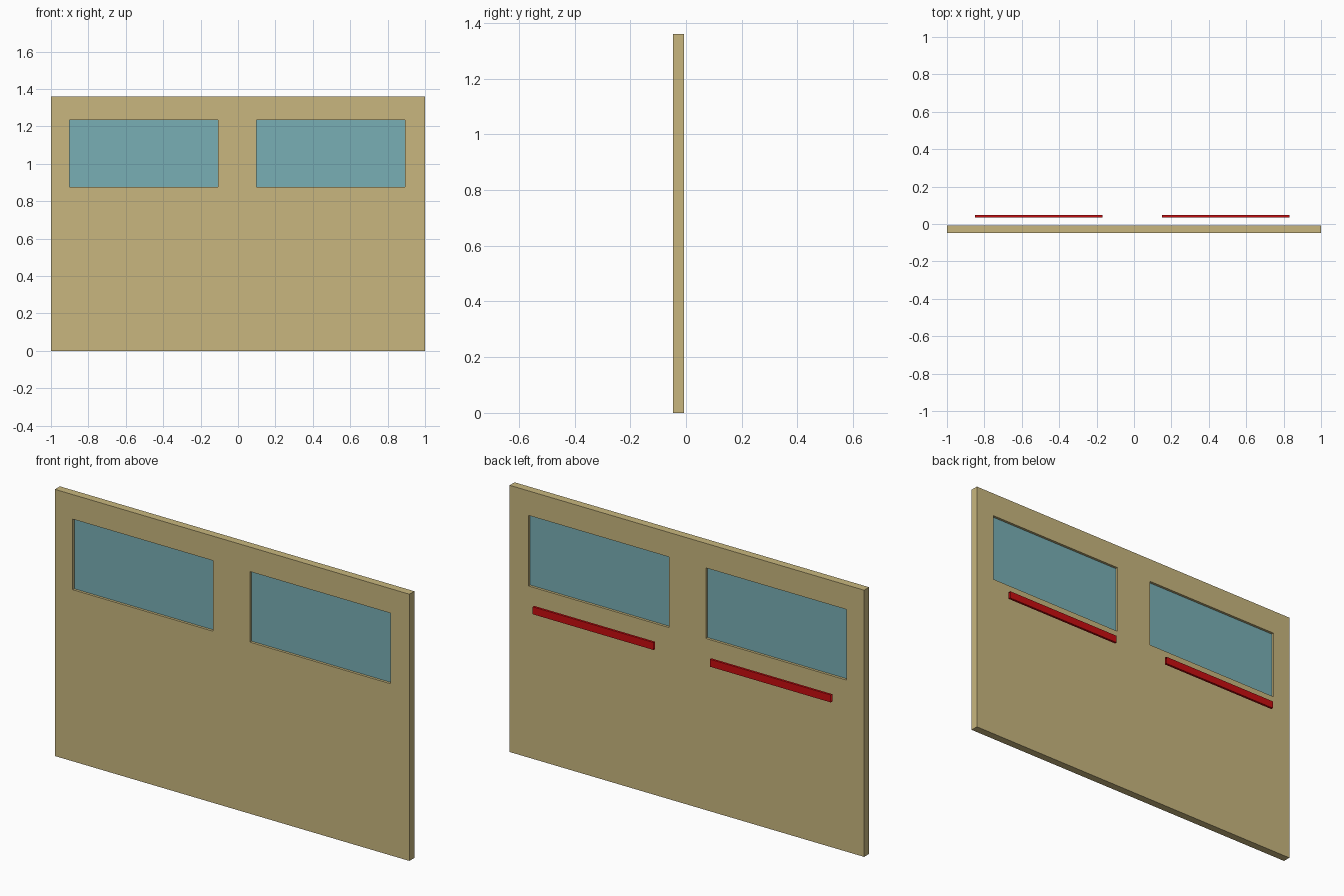
import bpy
import bmesh

old = bpy.data.objects.get("Cube")
if old:
    bpy.data.objects.remove(old, do_unlink=True)


def material(name, rgb):
    mat = bpy.data.materials.new(name)
    mat.use_nodes = True
    colour = (*rgb, 1)
    mat.diffuse_color = colour
    mat.node_tree.nodes["Principled BSDF"].inputs["Base Color"].default_value = colour
    return mat


TAN = material("tan paint", (0.58, 0.47, 0.21))
GLASS = material("blue glass", (0.19, 0.43, 0.46))
RED = material("red paint", (0.58, 0.004, 0.005))


def finish(name, bm, mat):
    bmesh.ops.recalc_face_normals(bm, faces=bm.faces)
    mesh = bpy.data.meshes.new(name)
    bm.to_mesh(mesh)
    bm.free()
    mesh.materials.append(mat)
    obj = bpy.data.objects.new(name, mesh)
    bpy.context.collection.objects.link(obj)
    return obj


def loop(bm, x0, x1, z0, z1, y):
    return [bm.verts.new((x, y, z)) for x, z in ((x0, z0), (x1, z0), (x1, z1), (x0, z1))]


def bridge(bm, a, b):
    for i in range(4):
        j = (i + 1) % 4
        bm.faces.new((a[i], a[j], b[j], b[i]))


def panel(name, outer, hole, front, back, mat):
    """Flat slab with a rectangular opening."""
    bm = bmesh.new()
    of, ob = (loop(bm, *outer, y) for y in (front, back))
    hf, hb = (loop(bm, *hole, y) for y in (front, back))
    for a, b in ((of, hf), (hf, hb), (hb, ob), (ob, of)):
        bridge(bm, a, b)
    return finish(name, bm, mat)


def box(name, rect, front, back, mat):
    bm = bmesh.new()
    f, b = (loop(bm, *rect, y) for y in (front, back))
    bridge(bm, f, b)
    bm.faces.new(f)
    bm.faces.new(b)
    return finish(name, bm, mat)


def bar(name, x0, x1, z0, z1, front, back, mat):
    """Rectangular tube with open ends."""
    bm = bmesh.new()
    section = ((front, z0), (back, z0), (back, z1), (front, z1))
    a, b = ([bm.verts.new((x, y, z)) for y, z in section] for x in (x0, x1))
    bridge(bm, a, b)
    return finish(name, bm, mat)


FRONT, BACK = -0.047, -0.007
MID = (FRONT + BACK) / 2

# Two identical leaves, side by side
for side, x in (("right", -1), ("left", 0)):
    window = (x + 0.1, x + 0.893, 0.875, 1.235)
    panel(side + "_door_leaf", (x, x + 1, 0, 1.36), window, FRONT, BACK, TAN)
    box(side + "_window_pane", window, MID - 0.007, MID + 0.007, GLASS)
    # Push bar behind the leaf
    bar(side + "_push_bar", x + 0.15, x + 0.832, 0.768, 0.806, 0.035, 0.047, RED)
